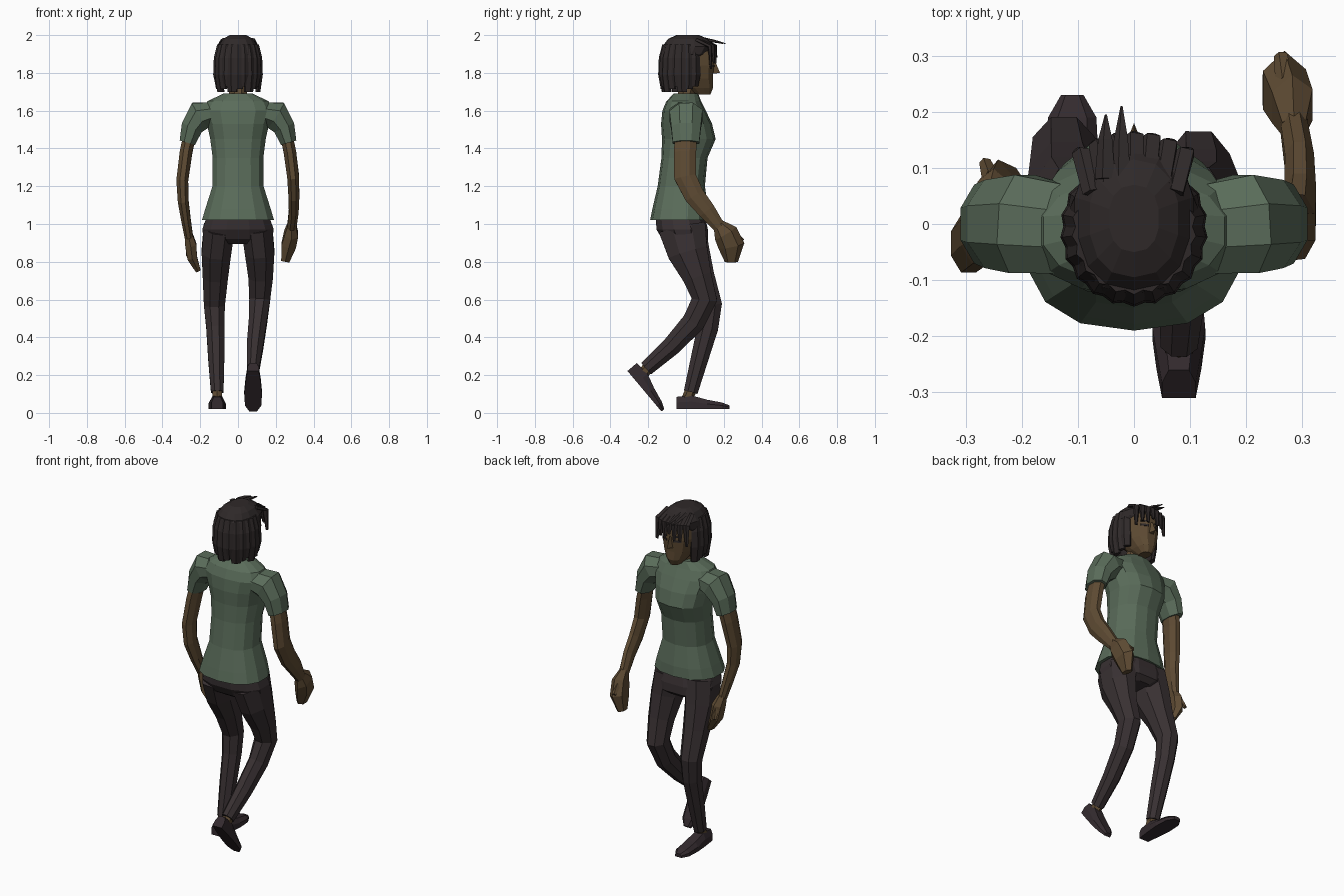
import bpy, bmesh, math
from mathutils import Vector, Matrix

cube = bpy.data.objects.get("Cube")
if cube:
    bpy.data.objects.remove(cube, do_unlink=True)


def material(name, *rgb):
    m = bpy.data.materials.new(name)
    m.use_nodes = True
    m.diffuse_color = (*rgb, 1)
    bsdf = next(n for n in m.node_tree.nodes if n.type == "BSDF_PRINCIPLED")
    bsdf.inputs["Base Color"].default_value = (*rgb, 1)
    return m


GREEN = material("shirt green", .102, .15, .102)
SKIN = material("brown skin", .112, .07, .033)
HAIR = material("dark hair", .028, .022, .022)
DENIM = material("dark trousers", .04, .03, .032)
SHOE = material("dark shoe", .034, .024, .028)
X, Y, Z = Vector((1, 0, 0)), Vector((0, 1, 0)), Vector((0, 0, 1))


def bridge(name, rings, mat, caps=True):
    """Skin a list of equal-sized point rings with flat faces."""
    bm = bmesh.new()
    loops = [[bm.verts.new(p) for p in ring] for ring in rings]
    n = len(loops[0])
    for lo, hi in zip(loops, loops[1:]):
        for i in range(n):
            j = (i + 1) % n
            bm.faces.new((lo[i], lo[j], hi[j], hi[i]))
    if caps:
        bm.faces.new(loops[0])
        bm.faces.new(loops[-1])
    bmesh.ops.recalc_face_normals(bm, faces=bm.faces)
    mesh = bpy.data.meshes.new(name)
    bm.to_mesh(mesh)
    bm.free()
    mesh.materials.append(mat)
    obj = bpy.data.objects.new(name, mesh)
    bpy.context.collection.objects.link(obj)
    return obj


def oval(c, a, b, sides, power=1.0):
    pts = []
    for i in range(sides):
        t = math.tau * (i + .5) / sides
        u, v = math.cos(t), math.sin(t)
        u, v = (math.copysign(abs(k) ** power, k) for k in (u, v))
        pts.append(c + a * u + b * v)
    return pts


def tube(name, stations, mat, ref=X, sides=8):
    """Stations are (centre, half width along ref, half depth)."""
    pts = [Vector(s[0]) for s in stations]
    rings = []
    for i, (_, w, d) in enumerate(stations):
        t = (pts[min(i + 1, len(pts) - 1)] - pts[max(i - 1, 0)]).normalized()
        a = (ref - t * ref.dot(t)).normalized()
        rings.append(oval(pts[i], a * w, t.cross(a) * d, sides))
    return bridge(name, rings, mat)


def stack(name, levels, mat, sides=12, power=.85):
    """Level rings given as (height, y centre, half width, half depth)."""
    return bridge(name, [oval(Vector((0, cy, z)), X * w, Y * d, sides, power)
                         for z, cy, w, d in levels], mat)


# Shirt body and sleeves
stack("shirt_body", [(1.02, -.035, .195, .155), (1.08, -.03, .177, .148),
                     (1.2, -.025, .138, .125), (1.35, -.008, .137, .122),
                     (1.45, .015, .15, .142), (1.53, .003, .168, .135),
                     (1.6, -.01, .19, .115), (1.65, -.012, .165, .092),
                     (1.69, 0, .08, .065)], GREEN, 14)
for side, s in (("left", 1), ("right", -1)):
    tube(side + "_sleeve", [((s * .12, -.01, 1.59), .085, .06),
                            ((s * .2, 0, 1.575), .095, .085),
                            ((s * .245, 0, 1.51), .085, .062),
                            ((s * .268, 0, 1.43), .076, .046)], GREEN, Y)

# Arms and hands
tube("left_arm", [((.25, 0, 1.5), .035, .06), ((.275, -.005, 1.38), .036, .064),
                  ((.292, -.005, 1.25), .034, .063), ((.296, .045, 1.15), .031, .058),
                  ((.295, .11, 1.07), .028, .05), ((.285, .175, .985), .026, .035)], SKIN)
tube("left_hand", [((.285, .17, 1.0), .024, .03), ((.282, .21, .95), .042, .065),
                   ((.268, .24, .885), .045, .07), ((.25, .24, .80), .025, .035)], SKIN, sides=6)
tube("left_thumb", [((.27, .25, .95), .018, .02), ((.262, .3, .91), .013, .012)], SKIN, sides=5)
tube("right_arm", [((-.25, 0, 1.5), .035, .06), ((-.275, -.015, 1.38), .036, .062),
                   ((-.295, -.035, 1.23), .034, .056), ((-.29, -.03, 1.12), .031, .05),
                   ((-.275, 0, 1.02), .027, .041), ((-.26, .03, .93), .024, .03)], SKIN)
tube("right_hand", [((-.26, .03, .94), .024, .03), ((-.25, .05, .89), .034, .05),
                    ((-.242, .06, .82), .03, .055), ((-.21, .065, .75), .015, .035)], SKIN, sides=6)
tube("right_thumb", [((-.255, .08, .88), .016, .018), ((-.265, .11, .83), .011, .01)], SKIN, sides=5)

# Trousers
stack("hips", [(1.04, -.03, .17, .135), (.97, -.02, .195, .14),
               (.92, -.005, .185, .125), (.895, 0, .1, .09)], DENIM)
tube("left_leg", [((.1, -.02, .98), .088, .135), ((.115, .01, .85), .084, .115),
                  ((.12, .06, .72), .07, .083), ((.115, .098, .6), .06, .073),
                  ((.105, .04, .48), .052, .066), ((.09, -.08, .35), .047, .054),
                  ((.08, -.21, .235), .036, .043)], DENIM)
tube("right_leg", [((-.1, -.02, .98), .088, .135), ((-.115, .02, .85), .084, .115),
                   ((-.12, .075, .72), .072, .083), ((-.125, .13, .57), .06, .066),
                   ((-.12, .115, .45), .052, .06), ((-.115, .07, .28), .046, .05),
                   ((-.11, .025, .11), .036, .04)], DENIM)


# Ankles and shoes
def shoe(name, heel, pitch):
    place = Matrix.Translation(heel) @ Matrix.Rotation(math.radians(pitch), 4, "X")
    rings = []
    for y, w, h in ((0, .03, .065), (.08, .04, .072), (.16, .047, .05), (.24, .043, .035), (.28, .02, .02)):
        half = [(w, 0), (w, h * .55), (w * .6, h)]
        outline = half + [(-u, v) for u, v in reversed(half)]
        rings.append([place @ Vector((u, y, v)) for u, v in outline])
    bridge(name, rings, SHOE)


shoe("left_shoe", (.08, -.31, .222), -50)
shoe("right_shoe", (-.11, -.05, .02), 0)
tube("left_ankle", [((.08, -.19, .255), .028, .03), ((.08, -.24, .19), .028, .03)], SKIN, sides=6)
tube("right_ankle", [((-.11, .03, .13), .028, .03), ((-.11, 0, .06), .028, .03)], SKIN, sides=6)

# Neck, head and nose
tube("neck", [((0, -.01, 1.64), .055, .05), ((0, .02, 1.76), .045, .045)], SKIN)
stack("head", [(1.685, .09, .03, .04), (1.72, .07, .055, .075), (1.77, .045, .08, .1),
               (1.84, .035, .092, .115), (1.91, .03, .09, .115), (1.96, .02, .06, .08)], SKIN, 12)
bridge("nose", [[(-.016, .14, 1.795), (.016, .14, 1.795), (0, .18, 1.8)],
                [(-.007, .14, 1.86), (.007, .14, 1.86), (0, .155, 1.86)]], SKIN)

# Eyes and brows as thin plates on the face
for side, s in (("left", 1), ("right", -1)):
    for part, z, h in (("eye", 1.837, .006), ("brow", 1.862, .004)):
        bridge(side + "_" + part, [[(s * x, y + dy, z + dz) for dy, dz in
               ((0, -h), (.008, -h), (.008, h), (0, h))]
            for x, y in ((.022, .144), (.06, .121))], HAIR)

# Hair cap
stack("hair_cap", [(1.85, -.035, .108, .09), (1.9, -.005, .116, .125),
                   (1.94, .01, .108, .135), (1.98, .01, .08, .105),
                   (2.0, .01, .045, .06)], HAIR, 14)

# Overlapping locks around the sides and back of the bob
LOCKS = 15
for i in range(LOCKS):
    angle = math.radians(152 + 236 * i / (LOCKS - 1))
    out = Vector((math.cos(angle), math.sin(angle), 0))
    along = Z.cross(out)
    drop = 1.70 + .014 * (i % 3)
    rings = []
    for z, grow, width in ((1.95, .9, .024), (1.88, 1.06, .03), (1.79, 1.09, .032), (drop, .97, .025)):
        c = Vector((out.x * .11 * grow, out.y * .115 * grow - .01, z))
        rings.append([c + along * width * u + out * v for u, v in
                      ((-1, -.012), (-1, 0), (0, .012), (1, 0), (1, -.012))])
    bridge("hair_lock_%d" % (i + 1), rings, HAIR)

# Pointed fringe locks over the forehead
for i in range(7):
    x = (i - 3) * .03
    y = .155 - 3.5 * x * x
    tip = 1.865 + .015 * (i % 2) - .5 * abs(x)
    tube("fringe_%d" % (i + 1), [((x * .8, y - .07, 1.975), .02, .012),
                                 ((x, y, 1.94), .021, .012),
                                 ((x * 1.08, y + .006, tip), .009, .005)], HAIR, sides=5)
for x, reach in ((-.05, .195), (-.022, .21)):
    tube("loose_tuft", [((x, .08, 1.98), .02, .012), ((x, .15, 1.968), .014, .008),
                        ((x, reach, 1.955), .002, .002)], HAIR, sides=5)
